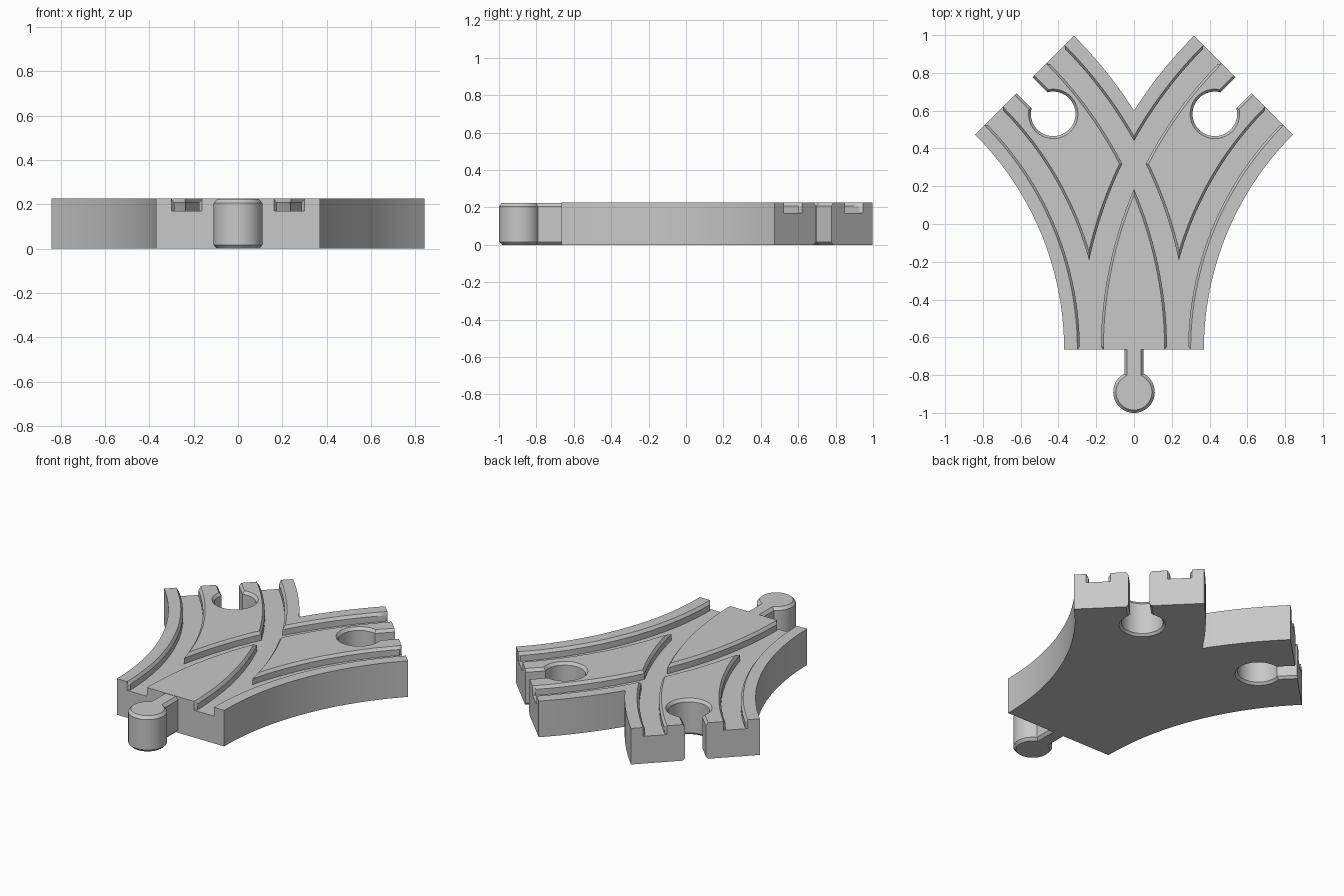
import bpy, bmesh
from math import sin, cos, asin, acos, pi, radians

if "Cube" in bpy.data.objects:
    bpy.data.objects.remove(bpy.data.objects["Cube"])

HEIGHT = 0.225      # track thickness
FRONT = -0.665      # y of the front end
RADIUS = 1.98       # centre line of each curved branch
HALF = 0.37         # half the track width
SWEEP = radians(45)
EDGE = 0.013        # chamfer width

wood = bpy.data.materials.new("plain grey")
wood.use_nodes = True
grey = (0.58, 0.58, 0.58, 1)
wood.diffuse_color = grey
wood.node_tree.nodes["Principled BSDF"].inputs["Base Color"].default_value = grey


def loft(name, rings):
    """Skin a list of equal rings and cap both ends."""
    bm = bmesh.new()
    loops = [[bm.verts.new(p) for p in ring] for ring in rings]
    n = len(loops[0])
    for a, b in zip(loops, loops[1:]):
        for i in range(n):
            j = (i + 1) % n
            bm.faces.new((a[i], a[j], b[j], b[i]))
    bm.faces.new(loops[0])
    bm.faces.new(loops[-1])
    bmesh.ops.recalc_face_normals(bm, faces=bm.faces)
    mesh = bpy.data.meshes.new(name)
    bm.to_mesh(mesh)
    bm.free()
    mesh.materials.append(wood)
    obj = bpy.data.objects.new(name, mesh)
    bpy.context.collection.objects.link(obj)
    return obj


def on_branch(angle, offset, side=1):
    """Point on a branch; a positive offset lies towards its outer side."""
    r = RADIUS - offset
    return side * (RADIUS - r * cos(angle)), FRONT + r * sin(angle)


def keyhole(radius, width, length, grow, segments=48):
    """Round head at the origin with a straight neck along +y."""
    r, w = radius + grow, width + grow
    gap = asin(w / r)
    start, span = pi / 2 + gap, 2 * pi - 2 * gap
    head = [(r * cos(start + span * i / segments),
             r * sin(start + span * i / segments)) for i in range(segments + 1)]
    return head + [(w, length), (-w, length)]


def place(points, centre, angle, z):
    c, s = cos(angle), sin(angle)
    return [(centre[0] + x * c - y * s, centre[1] + x * s + y * c, z) for x, y in points]


# Forked body
steps = 32
crotch = acos(RADIUS / (RADIUS + HALF))
right = [on_branch(SWEEP * i / steps, HALF) for i in range(steps + 1)]
right += [on_branch(SWEEP + (crotch - SWEEP) * i / steps, -HALF) for i in range(steps)]
outline = right + [(0, on_branch(crotch, -HALF)[1])] + [(-x, y) for x, y in reversed(right)]
body = loft("track_body", [[(x, y, z) for x, y in outline] for z in (0, HEIGHT)])


# Wheel grooves with chamfered rims and flared ends
def groove(side, centre):
    lip = 0.056 + EDGE
    flare_end = 0.015 / RADIUS
    stations = [(-flare_end, EDGE), (0, EDGE)]
    inner = SWEEP - 2 * flare_end
    stations += [(flare_end + inner * i / 40, 0) for i in range(41)]
    stations += [(SWEEP, EDGE), (SWEEP + flare_end, EDGE)]
    rings = []
    for angle, flare in stations:
        w = 0.056 + flare
        half = [(w, 0.17), (w, HEIGHT - 0.018), (lip, HEIGHT), (lip, HEIGHT + 0.03)]
        profile = half + [(-d, z) for d, z in reversed(half)]
        rings.append([(*on_branch(angle, centre + d, side), z) for d, z in profile])
    return loft("groove_cutter", rings)


# Keyhole sockets in the two back ends
def socket(side):
    end = on_branch(SWEEP, 0, side)
    depth = 0.215
    centre = (end[0] - side * depth * sin(SWEEP), end[1] - depth * cos(SWEEP))
    levels = [(-0.02, EDGE), (0, EDGE), (0.014, 0), (HEIGHT - 0.018, 0),
              (HEIGHT, EDGE), (HEIGHT + 0.03, EDGE)]
    return loft("socket_cutter", [
        place(keyhole(0.118, 0.06, depth + 0.05, g), centre, -side * SWEEP, z)
        for z, g in levels])


cutters = []
for side in (1, -1):
    cutters += [groove(side, 0.231), groove(side, -0.231), socket(side)]
for cutter in cutters:
    cutter.hide_render = True
    mod = body.modifiers.new("cut", "BOOLEAN")
    mod.operation = "DIFFERENCE"
    mod.solver = "EXACT"
    mod.object = cutter

# Bake the cuts and drop the cutters
graph = bpy.context.evaluated_depsgraph_get()
carved = bpy.data.meshes.new_from_object(body.evaluated_get(graph))
body.modifiers.clear()
body.data = carved
for cutter in cutters:
    bpy.data.objects.remove(cutter)
carved.materials.clear()
carved.materials.append(wood)

# Connector peg on the front end
peg_y = -0.89
peg_levels = [(0, 0), (0.016, 0.015), (HEIGHT - 0.02, 0.015), (HEIGHT - 0.002, 0)]
peg = loft("connector_peg", [
    place(keyhole(0.095, 0.036, FRONT - peg_y, g), (0, peg_y), 0, z)
    for z, g in peg_levels])

# Smooth curved walls, crisp chamfers
for obj in bpy.context.selected_objects:
    obj.select_set(False)
for obj in (body, peg):
    obj.select_set(True)
bpy.context.view_layer.objects.active = body
bpy.ops.object.shade_smooth_by_angle(angle=radians(25))
